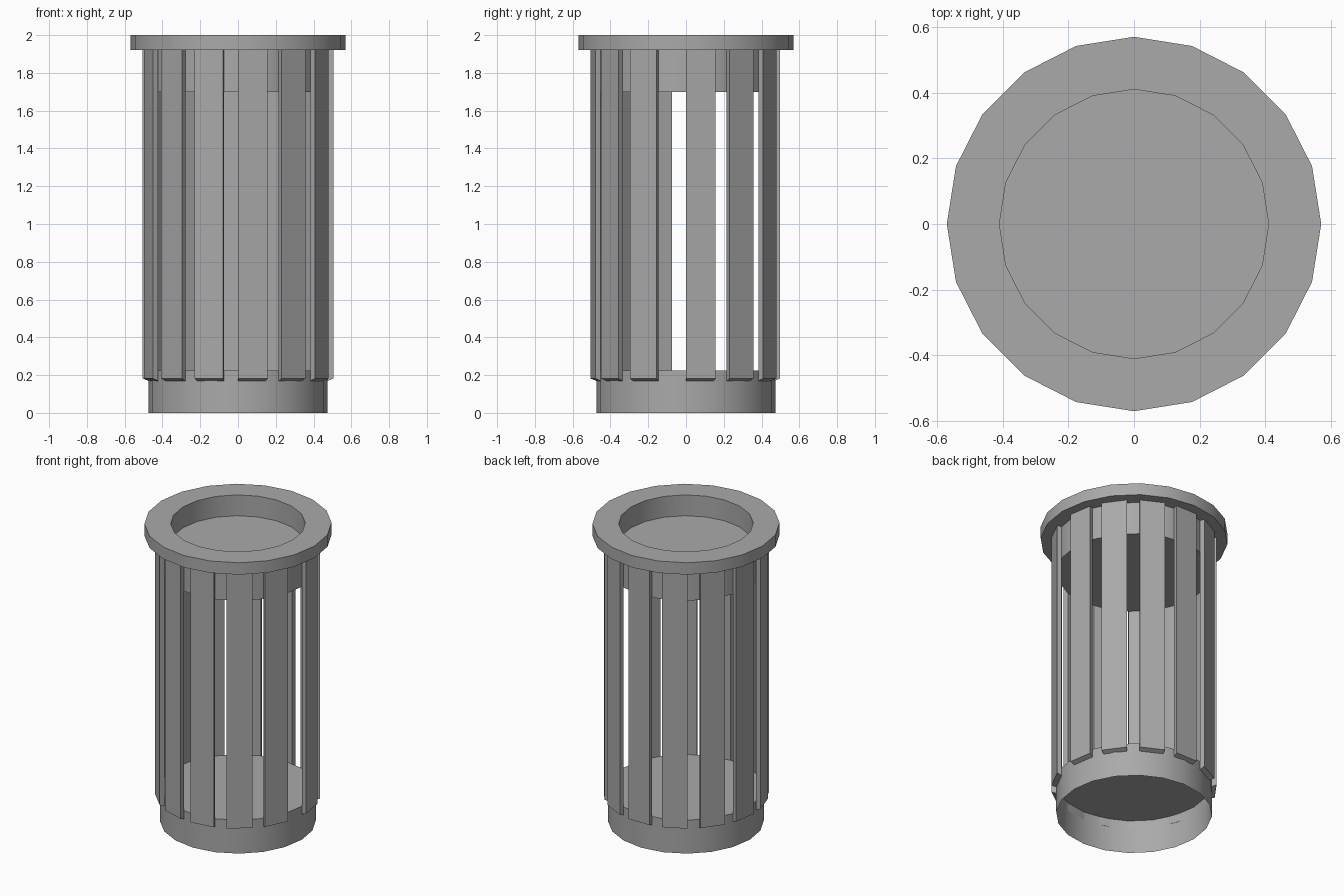
import bpy
import math

cube = bpy.data.objects.get("Cube")
if cube:
    bpy.data.objects.remove(cube, do_unlink=True)

SIDES = 20
STEP = math.tau / SIDES
CORE_R, SLAT_R, FLANGE_R, RECESS_R = 0.475, 0.505, 0.57, 0.41
FLANGE_Z = 1.92

grey = bpy.data.materials.new("plain grey")
grey.use_nodes = True
grey.diffuse_color = (0.4, 0.4, 0.4, 1)
grey.node_tree.nodes["Principled BSDF"].inputs["Base Color"].default_value = (0.4, 0.4, 0.4, 1)


def add_object(name, verts, faces):
    mesh = bpy.data.meshes.new(name)
    mesh.from_pydata(verts, [], faces)
    mesh.materials.append(grey)
    obj = bpy.data.objects.new(name, mesh)
    bpy.context.collection.objects.link(obj)
    bpy.ops.object.select_all(action="DESELECT")
    obj.select_set(True)
    bpy.context.view_layer.objects.active = obj
    bpy.ops.object.shade_smooth_by_angle(angle=math.radians(30))
    return obj


def polar(r, angle, z):
    return (r * math.cos(angle), r * math.sin(angle), z)


def lathe(name, profile, bottom_cap):
    """Turn an (r, z) profile around z; the last ring is always capped."""
    verts = [polar(r, i * STEP, z) for r, z in profile for i in range(SIDES)]
    faces = []
    for k in range(len(profile) - 1):
        a, b = k * SIDES, (k + 1) * SIDES
        for i in range(SIDES):
            j = (i + 1) % SIDES
            faces.append((a + i, a + j, b + j, b + i))
    last = (len(profile) - 1) * SIDES
    faces.append(tuple(range(last, last + SIDES)))
    if bottom_cap:
        faces.append(tuple(reversed(range(SIDES))))
    return add_object(name, verts, faces)


# Hollow base, open underneath with a floor on top
lathe("base_cup", [(CORE_R, 0), (CORE_R, 0.225)], False)

# Upper plug, wide flange and shallow round recess
lathe("top_flange", [(CORE_R, 1.70), (CORE_R, FLANGE_Z), (FLANGE_R, FLANGE_Z),
                     (FLANGE_R, 2.0), (RECESS_R, 2.0), (RECESS_R, 1.86)], True)

# Thirteen flat slats, one facet wide with half-facet gaps and a wider last gap
section = [(CORE_R, 0.17), (SLAT_R, 0.182), (SLAT_R, FLANGE_Z), (CORE_R, FLANGE_Z)]
for k in range(13):
    start = k * STEP * 1.5
    verts = [polar(r, a, z) for a in (start, start + STEP) for r, z in section]
    faces = [(0, 1, 2, 3), (7, 6, 5, 4)]
    for i in range(4):
        j = (i + 1) % 4
        faces.append((i, i + 4, j + 4, j))
    add_object(f"slat_{k + 1}", verts, faces)
